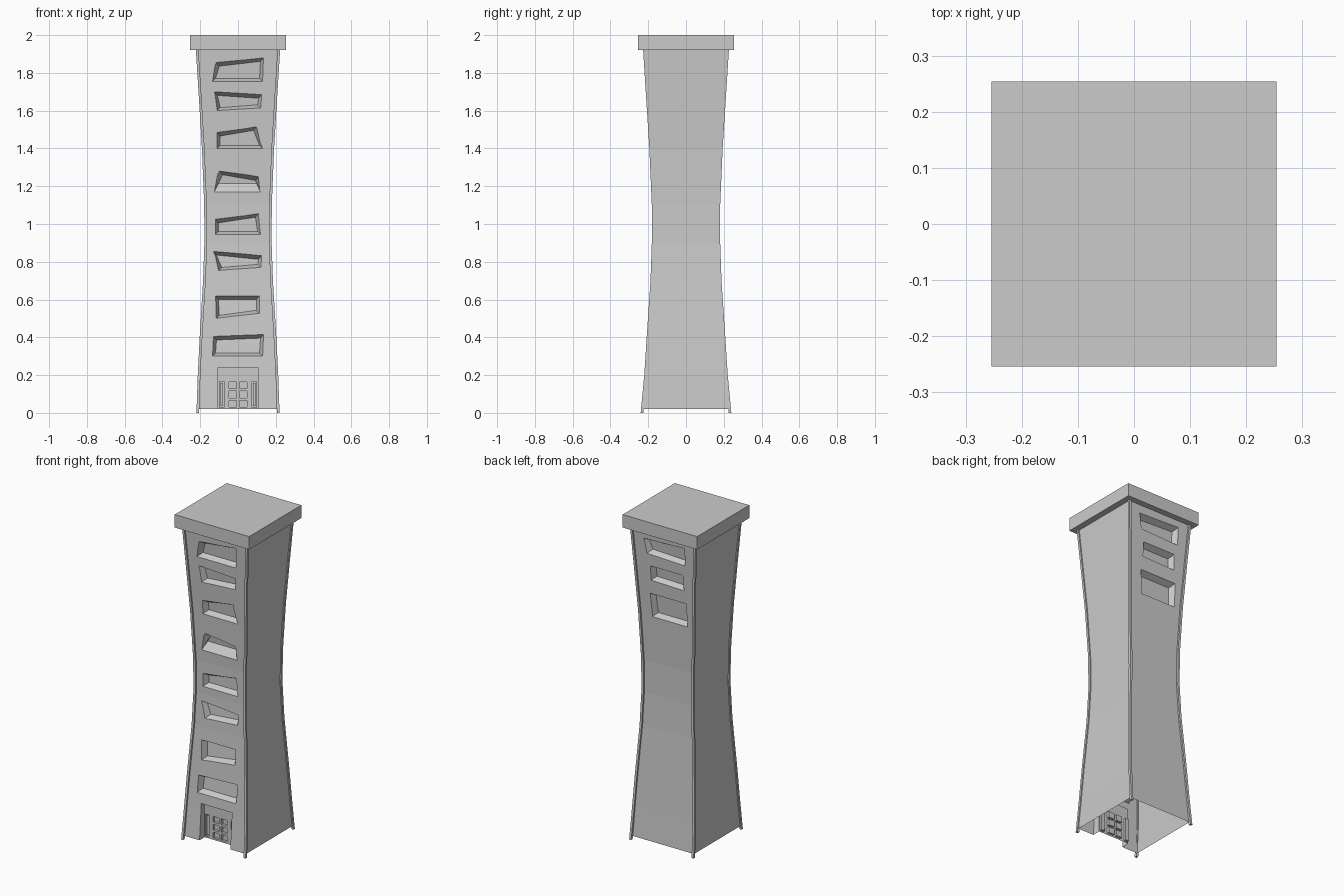
import bpy, bmesh
from mathutils import Vector

if "Cube" in bpy.data.objects:
    bpy.data.objects.remove(bpy.data.objects["Cube"], do_unlink=True)

GREY = (0.6, 0.6, 0.6, 1)
mat = bpy.data.materials.new("concrete grey")
mat.use_nodes = True
mat.diffuse_color = GREY
mat.node_tree.nodes["Principled BSDF"].inputs["Base Color"].default_value = GREY

# Waisted tower profile: height, half width, half depth
PROFILE = [(0.02, .212, .225), (0.2, .206, .211), (0.4, .196, .198), (0.7, .178, .178),
           (0.9, .171, .171), (1.1, .172, .171), (1.4, .184, .184), (1.7, .202, .203),
           (1.92, .216, .217)]


def half_depth(z):
    for (z0, _, a), (z1, _, b) in zip(PROFILE, PROFILE[1:]):
        if z <= z1:
            return a + (b - a) * (z - z0) / (z1 - z0)
    return PROFILE[-1][2]


def loft(bm, rings):
    """Skin a closed solid through a list of rings of points."""
    loops = [[bm.verts.new(p) for p in ring] for ring in rings]
    n = len(loops[0])
    faces = [bm.faces.new(loops[0]), bm.faces.new(loops[-1])]
    for a, b in zip(loops, loops[1:]):
        for i in range(n):
            j = (i + 1) % n
            faces.append(bm.faces.new((a[i], a[j], b[j], b[i])))
    bmesh.ops.recalc_face_normals(bm, faces=faces)


def rect(cx, cy, hx, hy, z):
    return [(cx + sx * hx, cy + sy * hy, z) for sx, sy in ((-1, -1), (1, -1), (1, 1), (-1, 1))]


def box(bm, x0, x1, y0, y1, z0, z1):
    cx, cy, hx, hy = (x0 + x1) / 2, (y0 + y1) / 2, (x1 - x0) / 2, (y1 - y0) / 2
    loft(bm, [rect(cx, cy, hx, hy, z0), rect(cx, cy, hx, hy, z1)])


def finish(bm, name):
    mesh = bpy.data.meshes.new(name)
    bm.to_mesh(mesh)
    bm.free()
    mesh.materials.append(mat)
    obj = bpy.data.objects.new(name, mesh)
    bpy.context.collection.objects.link(obj)
    return obj


def window(bm, quad, side, sill=0.016, depth=0.035, out=0.02):
    """Tapered pocket; corners run top left, top right, bottom right, bottom left."""
    insets = ((1, -1.2), (-1, -1.2), (-1, 1), (1, 1))
    left_sign = 1 if quad[0][0] < quad[1][0] else -1
    inner, outer = [], []
    for (x, z), (dx, dz) in zip(quad, insets):
        d = Vector((dx * left_sign * 0.016, dz * (sill if dz > 0 else 0.016)))
        y = half_depth(z)
        inner.append((x + d.x, side * (y - depth), z + d.y))
        k = out / depth
        outer.append((x - d.x * k, side * (y + out), z - d.y * k))
    loft(bm, [inner, outer])


# Tower body
bm = bmesh.new()
loft(bm, [rect(0, 0, hx, hy, z) for z, hx, hy in PROFILE])
body = finish(bm, "tower_body")

# Crooked window pockets and the entrance recess
FRONT = [
    ((-.115, 1.855), (.135, 1.88), (.13, 1.755), (-.135, 1.755)),
    ((-.125, 1.70), (.125, 1.685), (.12, 1.615), (-.11, 1.60)),
    ((-.11, 1.485), (.098, 1.515), (.13, 1.40), (-.11, 1.40)),
    ((-.098, 1.28), (.108, 1.25), (.12, 1.17), (-.125, 1.17)),
    ((-.12, 1.025), (.108, 1.055), (.12, .945), (-.12, .945)),
    ((-.13, .855), (.125, .832), (.12, .77), (-.103, .754)),
    ((-.12, .62), (.113, .62), (.113, .527), (-.115, .50)),
    ((-.13, .405), (.135, .415), (.13, .30), (-.135, .30)),
]
BACK = [
    ((.14, 1.87), (-.14, 1.88), (-.14, 1.77), (.12, 1.78)),
    ((.10, 1.705), (-.12, 1.705), (-.125, 1.61), (.10, 1.615)),
    ((.11, 1.53), (-.135, 1.53), (-.14, 1.385), (.10, 1.385)),
]
DOOR_Y = -0.175
bm = bmesh.new()
for i, quad in enumerate(FRONT):
    window(bm, quad, -1, sill=0.045 if i == 3 else 0.016)
for quad in BACK:
    window(bm, quad, 1)
box(bm, -.105, .105, -.4, DOOR_Y, -.1, .24)
openings = finish(bm, "opening_cutter")

# Door panes and side lights sunk into the entrance wall
bm = bmesh.new()
for s in (-1, 1):
    for row in range(3):
        z = 0.03 + row * 0.049
        x0, x1 = sorted((s * .008, s * .047))
        box(bm, x0, x1, DOOR_Y - .02, DOOR_Y + .015, z, z + .036)
    x0, x1 = sorted((s * .074, s * .099))
    box(bm, x0, x1, DOOR_Y - .02, DOOR_Y + .015, .028, .165)
panes = finish(bm, "pane_cutter")

for cutter in (openings, panes):
    mod = body.modifiers.new("cut", 'BOOLEAN')
    mod.operation, mod.solver, mod.object = 'DIFFERENCE', 'EXACT', cutter
bpy.context.view_layer.update()
result = bpy.data.meshes.new_from_object(
    body.evaluated_get(bpy.context.evaluated_depsgraph_get()))
body.modifiers.clear()
body.data = result
for cutter in (openings, panes):
    bpy.data.objects.remove(cutter, do_unlink=True)

# Leave the hollow body open underneath
bm = bmesh.new()
bm.from_mesh(result)
floor = [f for f in bm.faces if f.calc_center_median().z < 0.021]
bmesh.ops.delete(bm, geom=floor, context='FACES')
bm.to_mesh(result)
bm.free()

# Raised panels inside the side lights
bm = bmesh.new()
for s in (-1, 1):
    box(bm, s * .0865 - .006, s * .0865 + .006, DOOR_Y + .007, DOOR_Y + .016, .036, .157)
finish(bm, "side_light_panels")

# Slim posts following the four corners
POST = [(0, .213, .230)] + PROFILE[1:]
for ys, yname in ((-1, "front"), (1, "back")):
    for xs, xname in ((-1, "right"), (1, "left")):
        bm = bmesh.new()
        loft(bm, [rect(xs * hx, ys * (hy + .003), .007, .007, z) for z, hx, hy in POST])
        finish(bm, f"{yname}_{xname}_corner_post")

# Flat roof slab
bm = bmesh.new()
box(bm, -.254, .254, -.254, .254, 1.92, 2.0)
finish(bm, "roof_slab")
